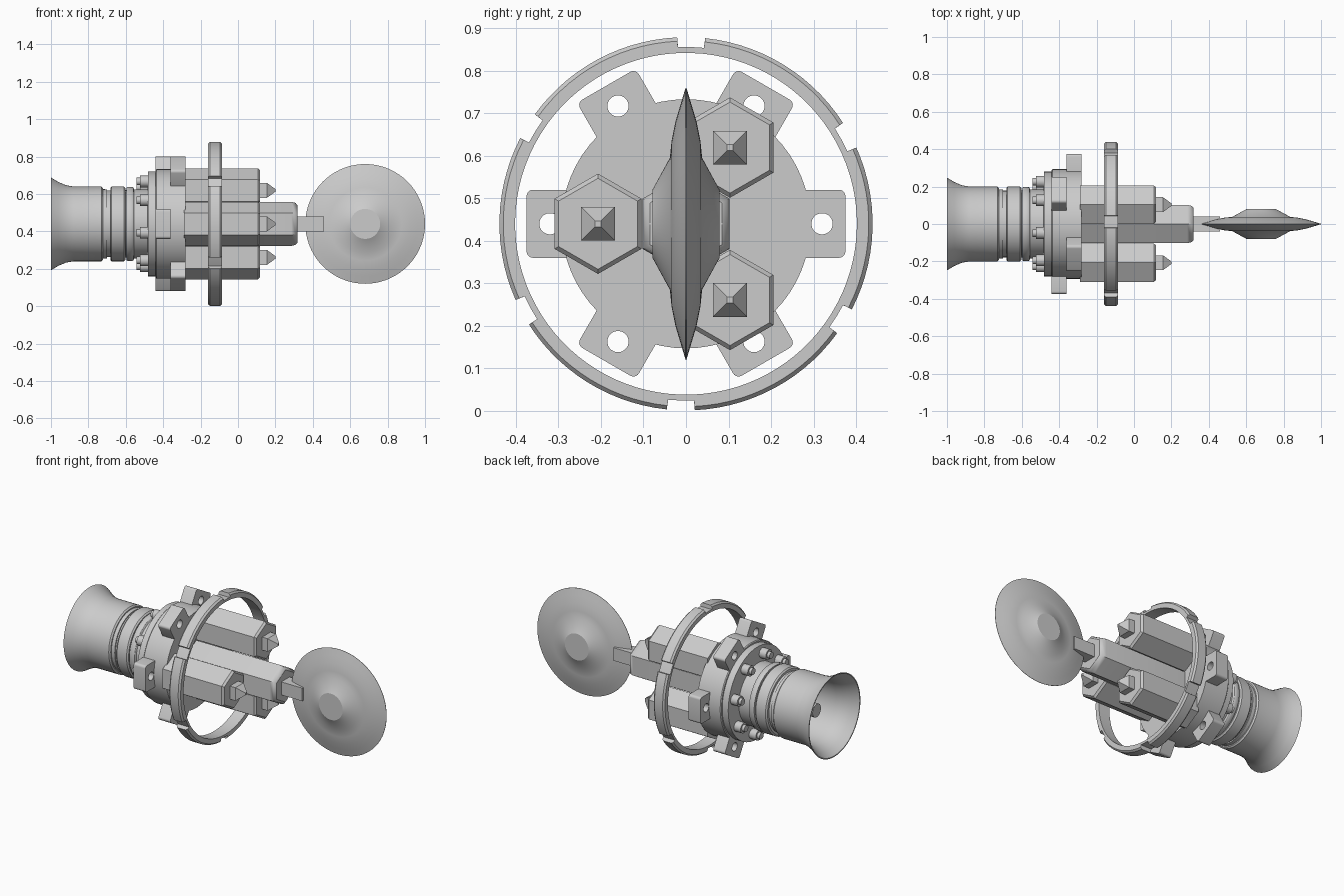
import bpy, bmesh
from math import sin, cos, radians

if "Cube" in bpy.data.objects:
    bpy.data.objects.remove(bpy.data.objects["Cube"])

ZC = 0.44  # height of the main axis


def loft(name, loops, closed=False, angle=32):
    """Skin equal-length point loops; cap the ends unless closed."""
    bm = bmesh.new()
    rows = [[bm.verts.new(p) for p in loop] for loop in loops]
    n = len(rows[0])
    pairs = list(zip(rows, rows[1:])) + ([(rows[-1], rows[0])] if closed else [])
    for a, b in pairs:
        for i in range(n):
            j = (i + 1) % n
            bm.faces.new((a[i], a[j], b[j], b[i]))
    if not closed:
        bm.faces.new(rows[0])
        bm.faces.new(rows[-1])
    bmesh.ops.recalc_face_normals(bm, faces=bm.faces[:])
    me = bpy.data.meshes.new(name)
    bm.to_mesh(me)
    bm.free()
    me.shade_smooth()
    me.set_sharp_from_angle(angle=radians(angle))
    ob = bpy.data.objects.new(name, me)
    bpy.context.collection.objects.link(ob)
    return ob


def turned(name, profile, n=64, y=0, z=ZC, start=0, angle=32):
    """Profile of (x, radius) turned around an x-axis line."""
    angs = [radians(start + 360 * i / n) for i in range(n)]
    return loft(name, [[(x, y + r * cos(a), z + r * sin(a)) for a in angs]
                       for x, r in profile], angle=angle)


def polar(r, deg):
    return r * cos(radians(deg)), ZC + r * sin(radians(deg))


# Engine body: stepped flange, grooved neck and hollow flared nozzle
turned("engine_body", [
    (-.28, .293), (-.435, .293), (-.44, .288), (-.44, .28), (-.48, .28),
    (-.48, .225), (-.485, .185), (-.555, .185), (-.56, .195), (-.565, .198),
    (-.59, .198), (-.595, .195), (-.595, .18), (-.602, .18), (-.602, .192),
    (-.61, .2), (-.675, .2), (-.683, .192), (-.683, .178), (-.722, .178),
    (-.722, .192), (-.73, .2), (-.88, .2), (-.92, .207), (-.96, .224),
    (-1, .248), (-1, .242), (-.96, .216), (-.92, .198), (-.88, .19), (-.7, .185)])
turned("igniter_rod", [(-.69, .04), (-.88, .04)], 24)

# Flange bolts
for k in range(8):
    y, z = polar(.232, 12 + 45 * k)
    turned("flange_bolt", [(-.47, .031), (-.525, .031), (-.525, .02), (-.542, .02)],
           20, y, z)

# Drilled mounting lugs, alternating between two layers
for k in range(6):
    x0 = -.36 if k % 2 == 0 else -.44
    ca, sa = cos(radians(60 * k)), sin(radians(60 * k))
    outer, inner = [], []
    for c, (u, v) in enumerate([(.36, .065), (.25, .065), (.25, -.065), (.36, -.065)]):
        for i in range(6):
            a, h = radians(90 * c + 18 * i), radians(15 * (6 * c + i) + 7.5)
            outer.append((u + .015 * cos(a), v + .015 * sin(a)))
            inner.append((.32 + .025 * cos(h), .025 * sin(h)))
    place = lambda pts, x: [(x, u * ca - v * sa, ZC + u * sa + v * ca) for u, v in pts]
    x1 = x0 + .08
    loft("mounting_lug", [place(outer, x0), place(outer, x1),
                          place(inner, x1), place(inner, x0)], closed=True)

# Hexagonal tanks with pointed square tips
for deg in (60, 180, 300):
    y, z = polar(.207, deg)
    turned("hex_tank", [(-.29, .118), (.106, .118), (.118, .107)], 6, y, z, 30, 15)
    turned("tank_tip", [(.11, .056), (.155, .056), (.2, .01)], 4, y, z, 45, 15)

# Longer central hexagonal core
turned("hex_core", [(-.29, .118), (.285, .118), (.308, .112), (.319, .098)],
       6, 0, ZC, 30, 40)

# Notched outer ring
angs = []
for k in range(6):
    c = 28.4 + 60 * k
    angs += [(c + d, True) for d in (-4.2, 0, 4.2)]
    angs += [(c + 4.3 + 51.4 * i / 14, False) for i in range(15)]
section = [(-.16, .402), (-.16, .43), (-.15, .439), (-.095, .439), (-.085, .43), (-.085, .402)]
loft("notched_ring", [[(x, *polar(min(r, .416) if cut else r, a)) for a, cut in angs]
                      for x, r in section], closed=True)

# Square stalk and saucer-shaped dish turned around y
turned("dish_stalk", [(.3, .056), (.46, .056)], 4, 0, ZC, 45)
half = [(.001, .32), (.013, .28), (.025, .24), (.034, .195), (.038, .155), (.079, .08)]
profile = [(-y, r) for y, r in reversed(half)] + half
loft("dish", [[(.68 + r * cos(radians(a * 5)), y, ZC + r * sin(radians(a * 5)))
               for a in range(72)] for y, r in profile], angle=25)
